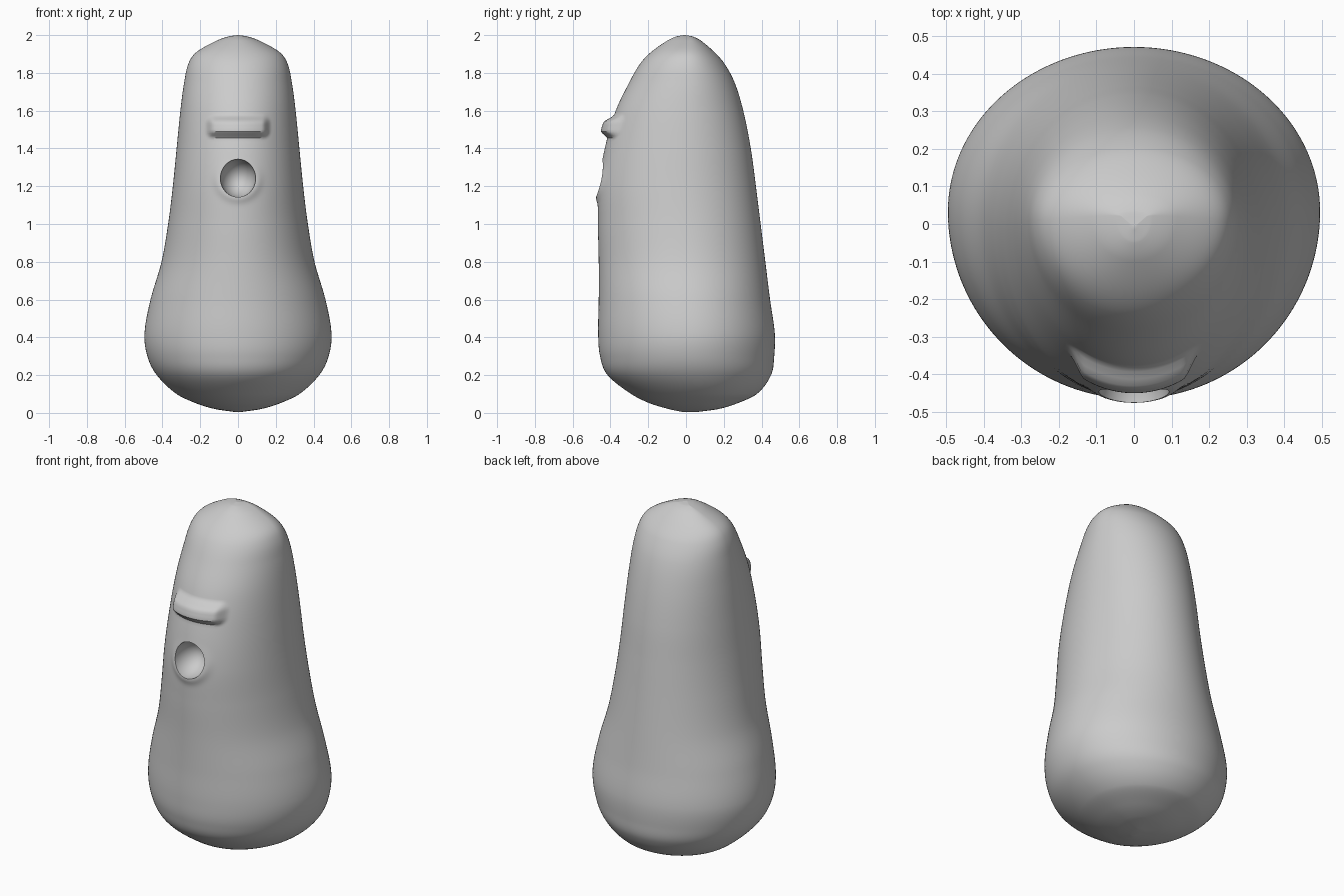
import bpy
import bmesh
import math

cube = bpy.data.objects.get("Cube")
if cube:
    bpy.data.objects.remove(cube, do_unlink=True)

grey = bpy.data.materials.new("plain grey")
grey.use_nodes = True
colour = (0.6, 0.6, 0.6, 1)
grey.diffuse_color = colour
grey.node_tree.nodes["Principled BSDF"].inputs["Base Color"].default_value = colour

# Body profile: height, half width, front y, back y
PROFILE = [
    (0.005, 0.02, -0.02, 0.06), (0.02, 0.12, -0.09, 0.17),
    (0.05, 0.22, -0.19, 0.27), (0.1, 0.325, -0.29, 0.375),
    (0.2, 0.43, -0.415, 0.45), (0.3, 0.48, -0.455, 0.467),
    (0.42, 0.495, -0.465, 0.47), (0.6, 0.463, -0.462, 0.445),
    (0.8, 0.405, -0.462, 0.42), (1.0, 0.37, -0.466, 0.395),
    (1.2, 0.345, -0.463, 0.37), (1.4, 0.325, -0.43, 0.343),
    (1.6, 0.305, -0.372, 0.303), (1.75, 0.285, -0.3, 0.257),
    (1.85, 0.262, -0.242, 0.203), (1.91, 0.22, -0.185, 0.15),
    (1.97, 0.115, -0.1, 0.08), (1.993, 0.05, -0.05, 0.035),
    (2.0, 0.004, -0.012, -0.005),
]
SEGMENTS, STEPS = 200, 9
MOUTH_Z = 1.243


def spline(p, q, r, s, t):
    """Smooth interpolation from q to r by height."""
    h = r[0] - q[0]
    out = [q[0] + t * h]
    for i in range(1, 4):
        m0 = (r[i] - p[i]) / max(r[0] - p[0], 1e-6) * h
        m1 = (s[i] - q[i]) / max(s[0] - q[0], 1e-6) * h
        out.append((2*t**3 - 3*t**2 + 1) * q[i] + (t**3 - 2*t**2 + t) * m0
                   + (3*t**2 - 2*t**3) * r[i] + (t**3 - t**2) * m1)
    return out


def smooth(x):
    x = min(max(x, 0), 1)
    return x * x * (3 - 2 * x)


def face_relief(x, z):
    """Outward bulge of the brow ridge and the lip around the mouth."""
    dx, dz = max(abs(x) - 0.13, 0), max(abs(z - 1.515) - 0.02, 0)
    brow = 0.045 * smooth(1 - math.hypot(dx, dz) / 0.045)
    ring = math.hypot(x, z - MOUTH_Z) - 0.105
    lip = 0.01 * math.exp(-(ring / 0.025) ** 2) * smooth((1.36 - z) / 0.2)
    return brow + lip


rings = []
for i in range(len(PROFILE) - 1):
    p, s = PROFILE[max(i - 1, 0)], PROFILE[min(i + 2, len(PROFILE) - 1)]
    # Extra rings where the face is
    steps = STEPS * 2 if 1.1 < PROFILE[i + 1][0] < 1.7 else STEPS
    rings += [spline(p, PROFILE[i], PROFILE[i + 1], s, k / steps) for k in range(steps)]
rings.append(PROFILE[-1])

# Body skin, lofted through the rings
bm = bmesh.new()
loops = []
for z, width, front, back in rings:
    mid = (front + back) / 2 + 0.03
    mid = min(max(mid, front), back)
    loop = []
    for k in range(SEGMENTS):
        a = math.tau * k / SEGMENTS
        x, y = width * math.cos(a), math.sin(a)
        y = mid + y * (back - mid if y > 0 else mid - front)
        if y < mid:
            y -= face_relief(x, z)
        loop.append(bm.verts.new((x, y, z)))
    loops.append(loop)
for low, high in zip(loops, loops[1:]):
    for k in range(SEGMENTS):
        n = (k + 1) % SEGMENTS
        bm.faces.new((low[k], low[n], high[n], high[k]))
bm.faces.new(loops[0][::-1])
bm.faces.new(loops[-1])
mesh = bpy.data.meshes.new("body")
bm.to_mesh(mesh)
bm.free()
body = bpy.data.objects.new("body", mesh)
bpy.context.collection.objects.link(body)
mesh.materials.append(grey)

# Open mouth, hollowed out of the front
bpy.ops.mesh.primitive_uv_sphere_add(segments=64, ring_count=32, radius=1,
                                     location=(0, -0.46, MOUTH_Z))
cutter = bpy.context.object
cutter.name = "mouth_cutter"
cutter.scale = (0.094, 0.13, 0.101)
cutter.hide_render = True
cutter.data.materials.append(grey)
cut = body.modifiers.new("mouth", "BOOLEAN")
cut.operation = "DIFFERENCE"
cut.solver = "EXACT"
cut.object = cutter
bpy.ops.object.select_all(action="DESELECT")
body.select_set(True)
bpy.context.view_layer.objects.active = body
bpy.ops.object.modifier_apply(modifier="mouth")
bpy.data.objects.remove(cutter, do_unlink=True)
bpy.ops.object.shade_smooth_by_angle(angle=math.radians(40))
